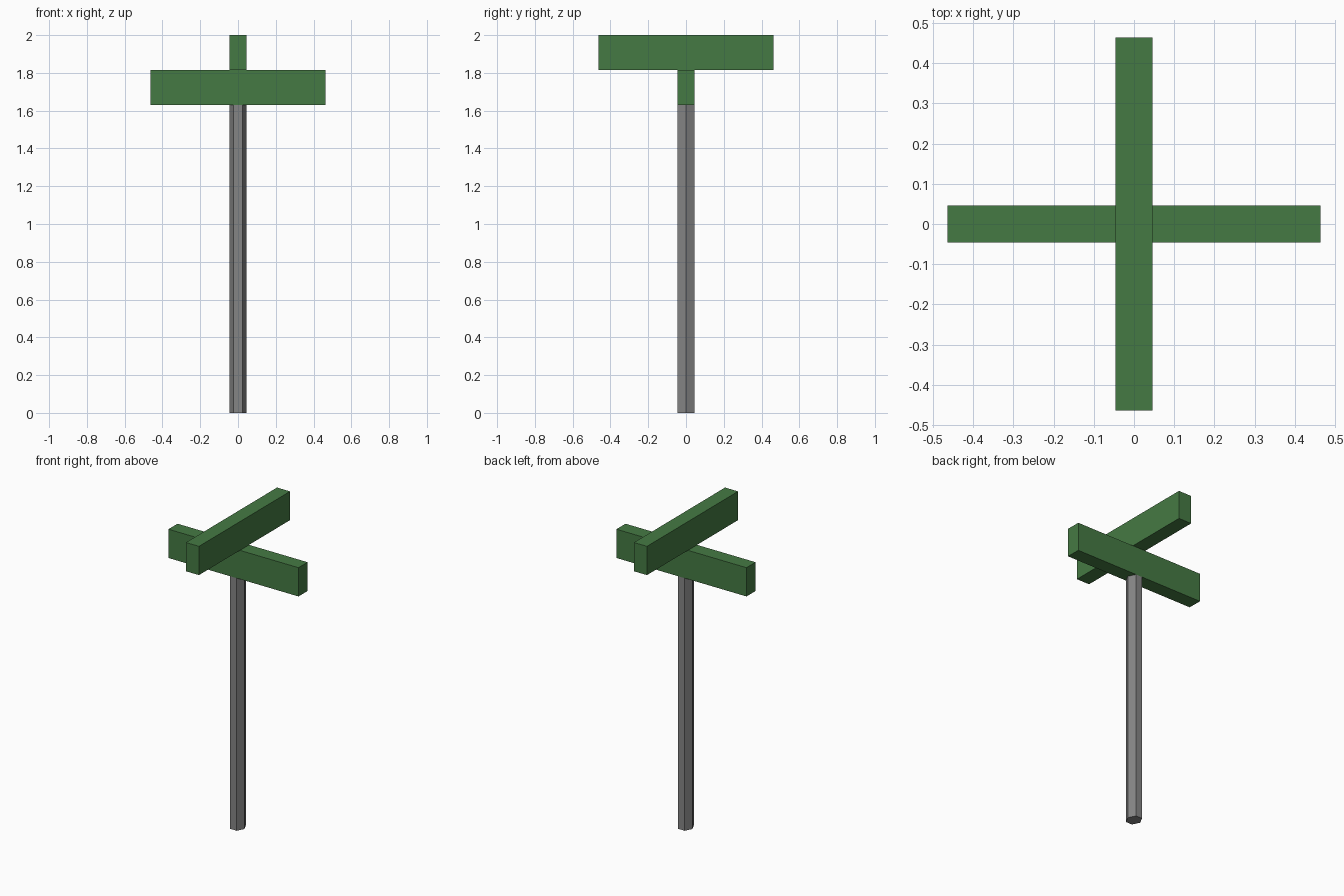
import bpy

if "Cube" in bpy.data.objects:
    bpy.data.objects.remove(bpy.data.objects["Cube"])

W = 0.0463      # half thickness of every part
L = 0.464       # half length of the crossbars
H = 0.1855      # crossbar height
BASE = 2 - 2 * H


def material(name, rgb):
    m = bpy.data.materials.new(name)
    m.diffuse_color = (*rgb, 1)
    m.use_nodes = True
    m.node_tree.nodes["Principled BSDF"].inputs["Base Color"].default_value = m.diffuse_color
    return m


green = material("leaf green", (0.06, 0.195, 0.057))
grey = material("pole grey", (0.235, 0.235, 0.235))


def finish(name, scale, mat):
    ob = bpy.context.object
    ob.name = name
    ob.scale = scale
    bpy.ops.object.transform_apply(location=False, rotation=False, scale=True)
    ob.data.materials.append(mat)


def bar(name, hx, hy, z0):
    bpy.ops.mesh.primitive_cube_add(size=2, location=(0, 0, z0 + H / 2))
    finish(name, (hx, hy, H / 2), green)


# hexagonal pole, corners on the x axis, flats facing front and back
bpy.ops.mesh.primitive_cylinder_add(vertices=6, radius=1, depth=BASE,
                                    location=(0, 0, BASE / 2))
pole = bpy.context.object
if max(v.co.x for v in pole.data.vertices) < 0.95:
    pole.rotation_euler.z = 0.5235987756
    bpy.ops.object.transform_apply(location=False, rotation=True, scale=False)
finish("pole", (W, W / 0.8660254, 1), grey)

# two crossed sign boards stacked on the pole
bar("lower_board", L, W, BASE)
bar("upper_board", W, L, BASE + H)
